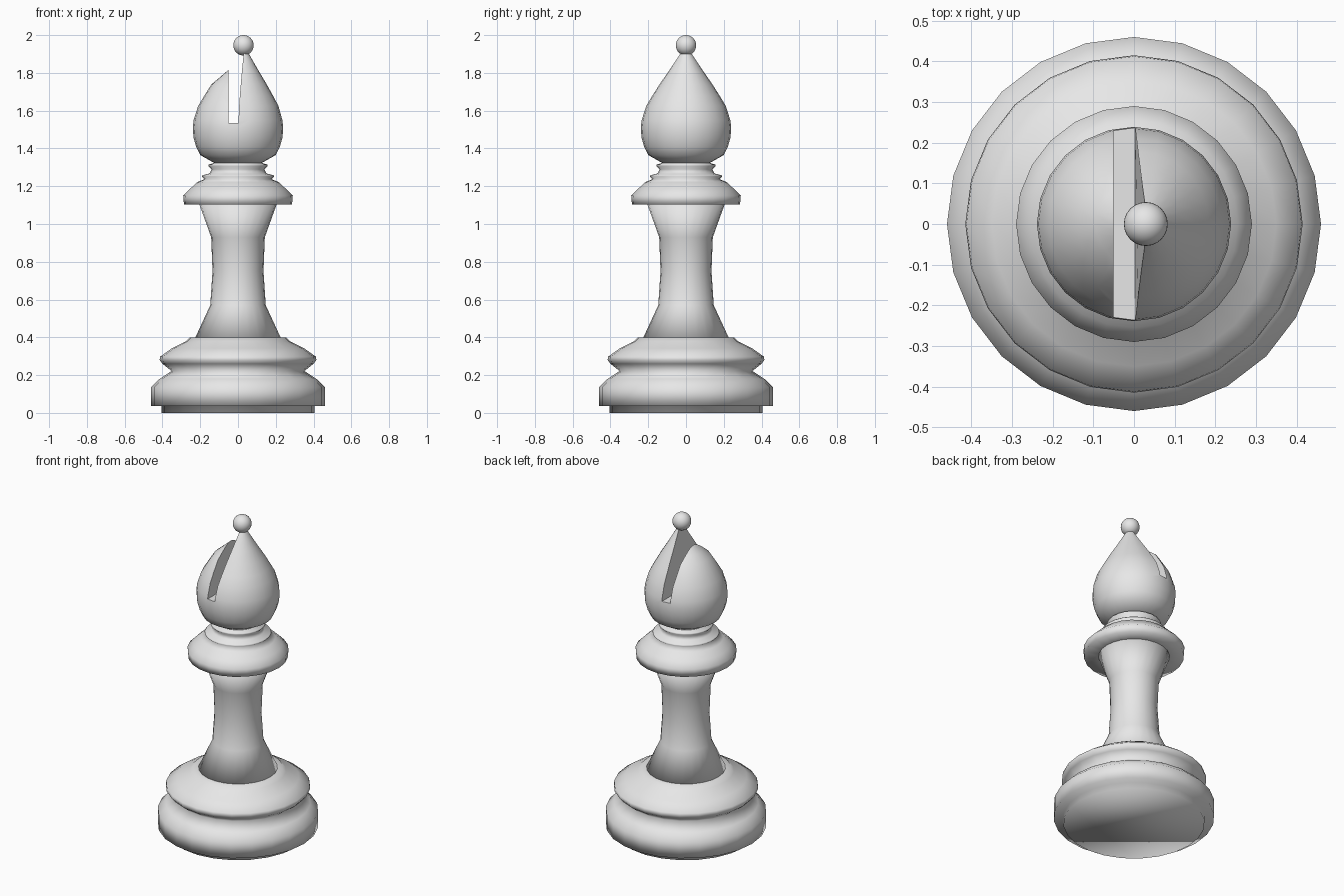
import bpy, bmesh, math

if "Cube" in bpy.data.objects:
    bpy.data.objects.remove(bpy.data.objects["Cube"])

SIDES = 24
mat = bpy.data.materials.new("light_grey")
mat.diffuse_color = (0.8, 0.8, 0.8, 1)
mat.use_nodes = True
mat.node_tree.nodes["Principled BSDF"].inputs["Base Color"].default_value = mat.diffuse_color


def lathe(name, profile):
    """Closed solid of revolution from (radius, height) points."""
    bm = bmesh.new()
    rings = []
    for r, z in profile:
        rings.append([bm.verts.new((r * math.cos(2 * math.pi * i / SIDES),
                                    r * math.sin(2 * math.pi * i / SIDES), z))
                      for i in range(SIDES)])
    for a, b in zip(rings, rings[1:]):
        for i in range(SIDES):
            j = (i + 1) % SIDES
            bm.faces.new((a[i], a[j], b[j], b[i]))
    bm.faces.new(rings[0][::-1])
    bm.faces.new(rings[-1])
    for f in bm.faces:
        f.smooth = True
    me = bpy.data.meshes.new(name)
    bm.to_mesh(me)
    bm.free()
    ob = bpy.data.objects.new(name, me)
    bpy.context.collection.objects.link(ob)
    me.materials.append(mat)
    return ob


# Base with foot plate and two mouldings
lathe("base", [(.405, 0), (.405, .037), (.46, .037), (.46, .135), (.415, .18),
               (.352, .222), (.40, .26), (.415, .28), (.412, .298), (.35, .342),
               (.275, .38), (.257, .398), (.20, .398)])

# Waisted stem
lathe("stem", [(.23, .39), (.147, .57), (.135, .75), (.142, .93), (.205, 1.105)])

# Collar and neck rings
lathe("collar", [(.18, 1.102), (.286, 1.102), (.29, 1.15), (.255, 1.185), (.215, 1.222),
                 (.178, 1.237), (.192, 1.252), (.188, 1.258), (.15, 1.268),
                 (.14, 1.29), (.157, 1.308), (.155, 1.315), (.12, 1.325), (.12, 1.34)])

# Head: pointed drop with a vertical slot
head = lathe("head", [(.12, 1.32), (.20, 1.365), (.222, 1.41), (.236, 1.46), (.239, 1.51),
                      (.235, 1.55), (.211, 1.625), (.178, 1.68), (.14, 1.74),
                      (.095, 1.805), (.058, 1.86), (.025, 1.91)])
bpy.ops.mesh.primitive_cube_add(size=1, location=(-.024, 0, 1.835))
cutter = bpy.context.object
cutter.name = "slot_cutter"
cutter.scale = (.054, 1, .6)
cutter.hide_render = True
mod = head.modifiers.new("slot", 'BOOLEAN')
mod.operation = 'DIFFERENCE'
mod.solver = 'EXACT'
mod.object = cutter
bpy.ops.object.select_all(action='DESELECT')
bpy.context.view_layer.objects.active = head
head.select_set(True)
bpy.ops.object.modifier_apply(modifier="slot")
bpy.data.objects.remove(cutter, do_unlink=True)

# Lean the tall half to the right, round off the short half
for v in head.data.vertices:
    if v.co.x > -.02 and v.co.z > 1.56:
        v.co.x += .028 * ((v.co.z - 1.56) / .35) ** 1.3
    elif v.co.x < -.03 and v.co.z > 1.74:
        v.co.z = 1.74 + (v.co.z - 1.74) * .58
bpy.ops.object.shade_smooth_by_angle(angle=math.radians(40))

# Ball finial
bpy.ops.mesh.primitive_uv_sphere_add(segments=24, ring_count=16, radius=.054,
                                     location=(.029, 0, 1.946))
ball = bpy.context.object
ball.name = "finial_ball"
ball.data.materials.append(mat)
bpy.ops.object.shade_smooth()
